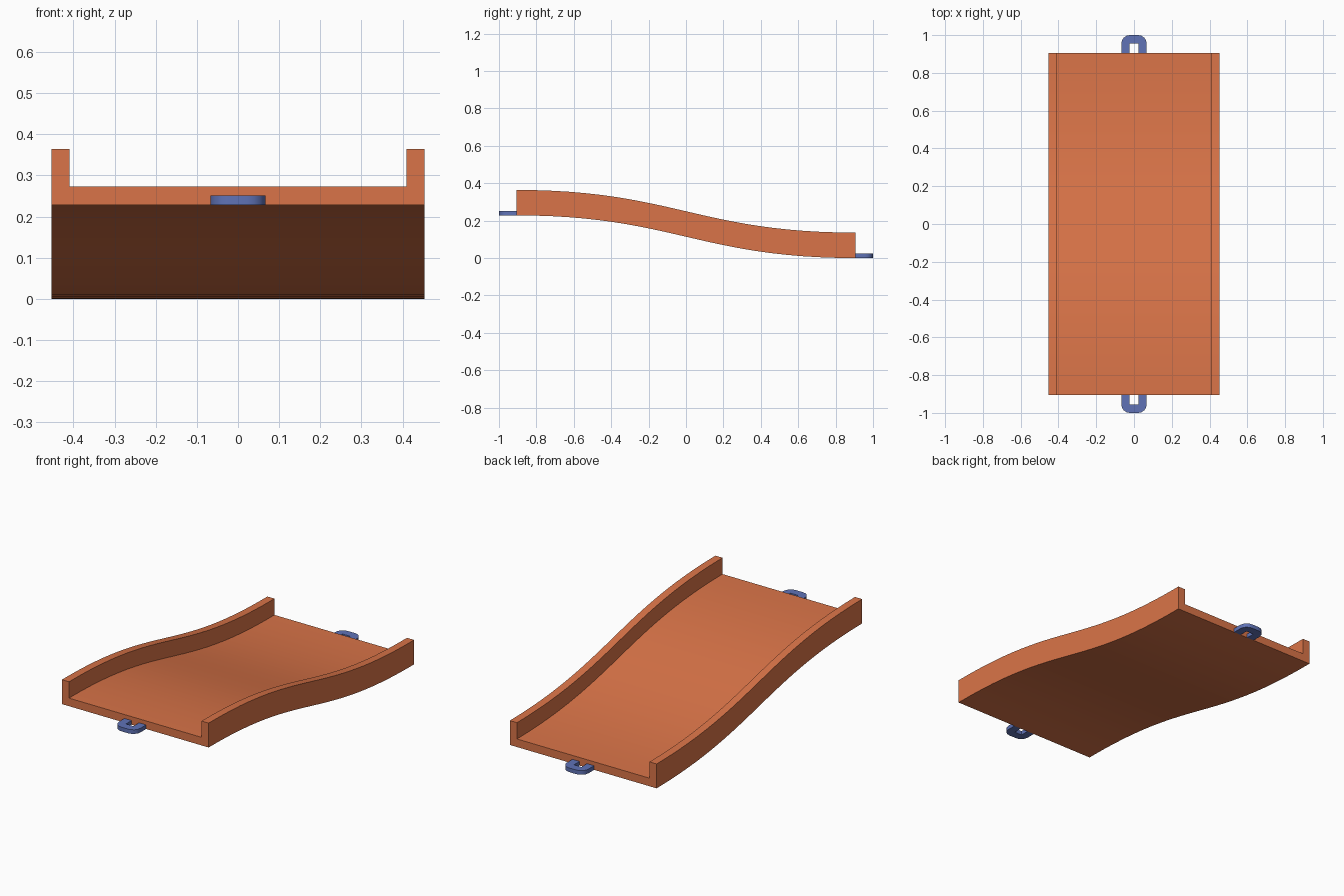
import bpy
import bmesh
import math

HALF_LENGTH = 0.906
HALF_WIDTH = 0.453
DROP = 0.228
SEGMENTS = 24

if "Cube" in bpy.data.objects:
    bpy.data.objects.remove(bpy.data.objects["Cube"], do_unlink=True)


def make_material(name, rgb):
    mat = bpy.data.materials.new(name)
    mat.use_nodes = True
    colour = (*rgb, 1.0)
    mat.diffuse_color = colour
    mat.node_tree.nodes["Principled BSDF"].inputs["Base Color"].default_value = colour
    return mat


def loft(name, rings, mat):
    """Skin a row of closed rings and cap both ends."""
    bm = bmesh.new()
    rows = [[bm.verts.new(p) for p in ring] for ring in rings]
    count = len(rows[0])
    for a, b in zip(rows, rows[1:]):
        for i in range(count):
            j = (i + 1) % count
            bm.faces.new((a[i], a[j], b[j], b[i]))
    bm.faces.new(rows[0])
    bm.faces.new(rows[-1])
    bmesh.ops.recalc_face_normals(bm, faces=bm.faces)
    mesh = bpy.data.meshes.new(name)
    bm.to_mesh(mesh)
    bm.free()
    obj = bpy.data.objects.new(name, mesh)
    bpy.context.collection.objects.link(obj)
    mesh.materials.append(mat)
    bpy.ops.object.select_all(action="DESELECT")
    obj.select_set(True)
    bpy.context.view_layer.objects.active = obj
    bpy.ops.object.shade_smooth_by_angle(angle=math.radians(30))
    return obj


orange = make_material("orange plastic", (0.70, 0.175, 0.065))
blue = make_material("blue plastic", (0.115, 0.17, 0.47))

# Track: a channel profile swept down an S-shaped slope
half_profile = [(HALF_WIDTH, 0), (HALF_WIDTH, 0.136), (0.409, 0.136), (0.409, 0.045)]
profile = half_profile + [(-x, z) for x, z in reversed(half_profile)]


def slope_point(t, handle=0.46):
    """Bezier S-curve with level ends."""
    s = 1 - t
    along = 3 * handle * t * s * s + 3 * (1 - handle) * t * t * s + t ** 3
    return (2 * along - 1) * HALF_LENGTH, DROP * (1 - t * t * (3 - 2 * t))


rings = []
for k in range(SEGMENTS + 1):
    y, base = slope_point(k / SEGMENTS)
    rings.append([(x, y, base + z) for x, z in profile])
loft("track_channel", rings, orange)


# Connector loops: a flat U with rounded outer corners at each end
def connector(name, side, base):
    outer, inner, radius, thick = 0.067, 0.023, 0.045, 0.023
    arc = []
    for k in range(5):
        a = math.radians(90 * k / 4)
        arc.append((outer - radius + radius * math.cos(a),
                    1 - radius + radius * math.sin(a)))
    half = [(inner, 0.955), (inner, HALF_LENGTH), (outer, HALF_LENGTH)] + arc
    outline = half + [(-x, y) for x, y in reversed(half)]
    loft(name, [[(x, side * y, base + z) for x, y in outline] for z in (0, thick)], blue)


connector("front_connector_loop", -1, DROP)
connector("back_connector_loop", 1, 0)
